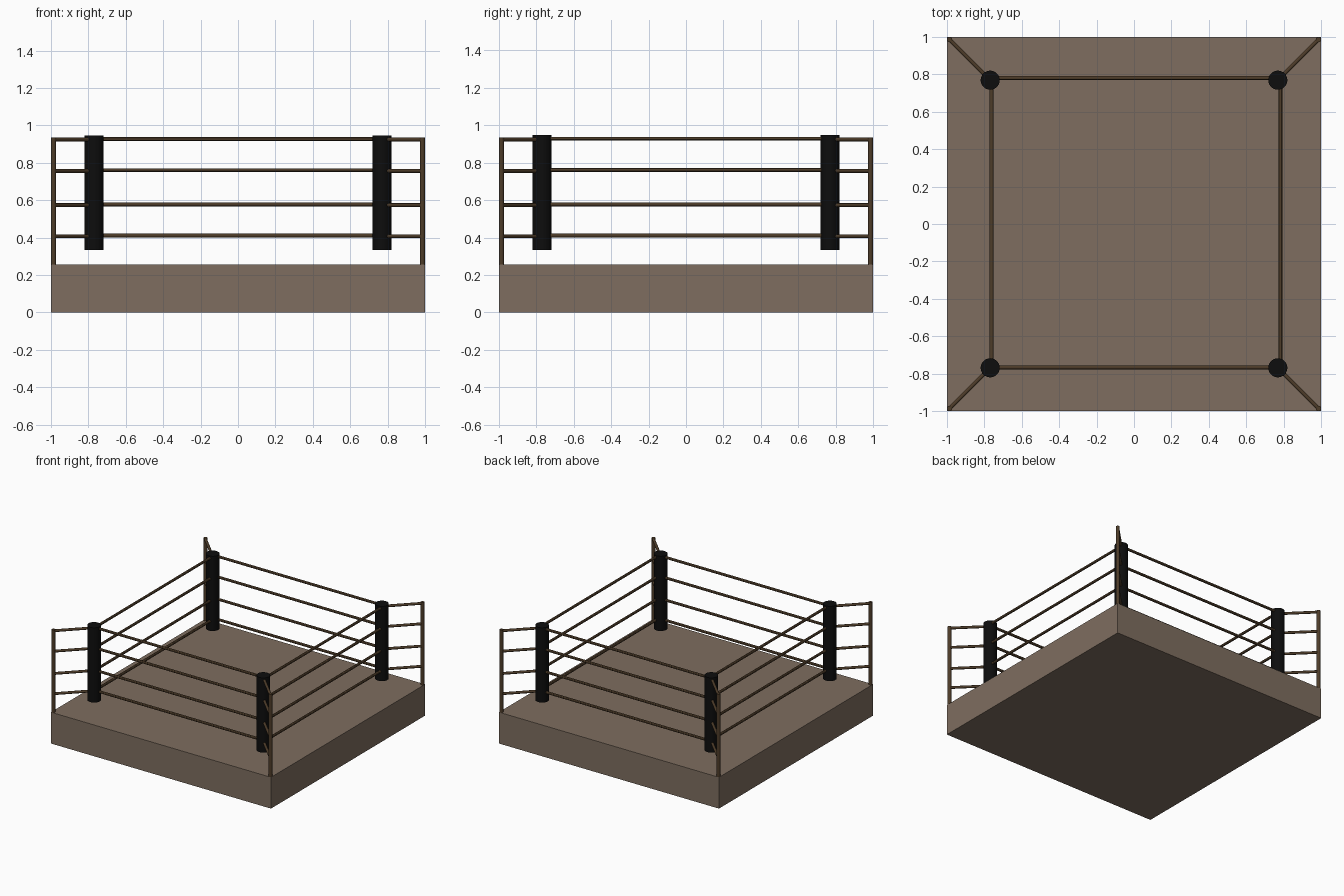
import bpy
from mathutils import Vector

if "Cube" in bpy.data.objects:
    bpy.data.objects.remove(bpy.data.objects["Cube"])


def material(name, color):
    m = bpy.data.materials.new(name)
    m.diffuse_color = (*color, 1)
    m.use_nodes = True
    m.node_tree.nodes["Principled BSDF"].inputs["Base Color"].default_value = m.diffuse_color
    return m


canvas = material("canvas_brown", (0.21, 0.155, 0.115))
rope_mat = material("rope_brown", (0.075, 0.045, 0.022))
pad_mat = material("pad_black", (0.004, 0.004, 0.004))


def rod(name, a, b, radius, sides, mat):
    """Cylinder running from point a to point b."""
    a, b = Vector(a), Vector(b)
    d = b - a
    bpy.ops.mesh.primitive_cylinder_add(
        vertices=sides, radius=radius, depth=d.length, location=(a + b) / 2,
        rotation=d.to_track_quat('Z', 'Y').to_euler())
    ob = bpy.context.object
    ob.name = name
    ob.data.materials.append(mat)
    bpy.ops.object.shade_smooth_by_angle()
    return ob


DECK = 0.257    # platform top
POST = 0.986    # corner post offset
PAD = 0.769     # corner pad offset
LEVELS = (0.928, 0.76, 0.577, 0.411)

# Platform
bpy.ops.mesh.primitive_cube_add(size=1, location=(0, 0, DECK / 2))
platform = bpy.context.object
platform.name = "platform"
platform.scale = (2, 2, DECK)
platform.data.materials.append(canvas)

# Corner posts, pads and the short ties between them
for sx in (-1, 1):
    for sy in (-1, 1):
        rod("corner_post", (sx * POST, sy * POST, DECK - 0.01),
            (sx * POST, sy * POST, 0.935), 0.014, 16, rope_mat)
        rod("corner_pad", (sx * PAD, sy * PAD, 0.333),
            (sx * PAD, sy * PAD, 0.947), 0.051, 32, pad_mat)
        for z in LEVELS:
            rod("corner_tie", (sx * PAD, sy * PAD, z - 0.004),
                (sx * POST, sy * POST, z - 0.004), 0.0105, 12, rope_mat)

# Four ropes along each side, between neighbouring pads
for z in LEVELS:
    for y, name in ((-0.767, "front_rope"), (0.781, "back_rope")):
        rod(name, (-PAD, y, z), (PAD, y, z), 0.0105, 12, rope_mat)
    for x, name in ((-0.762, "left_rope"), (0.784, "right_rope")):
        rod(name, (x, -PAD, z), (x, PAD, z), 0.0105, 12, rope_mat)
